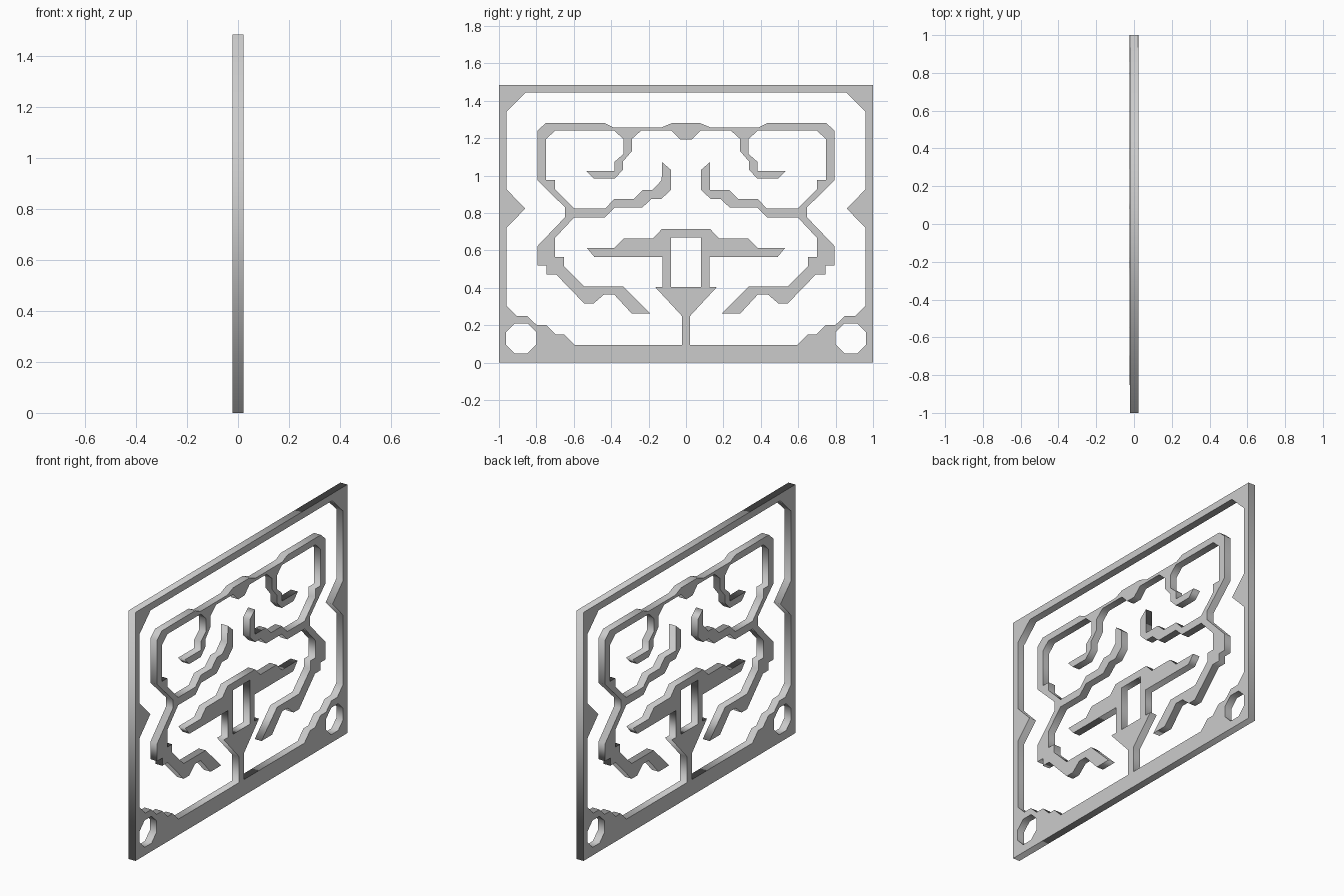
import bpy
from math import pi, sin, cos

HALF_THICK = 0.0225


def flip(points):
    """Mirror a half outline across the centre line, reversed to continue a loop."""
    return [(-y, z) for y, z in reversed(points)]


def plate(name, loops):
    """Flat plate in the YZ plane; inner loops become holes."""
    cu = bpy.data.curves.new(name, 'CURVE')
    cu.dimensions = '2D'
    cu.fill_mode = 'BOTH'
    cu.extrude = HALF_THICK
    for pts in loops:
        sp = cu.splines.new('POLY')
        sp.points.add(len(pts) - 1)
        for p, (y, z) in zip(sp.points, pts):
            p.co = (y, z, 0, 1)
        sp.use_cyclic_u = True
    ob = bpy.data.objects.new(name, cu)
    ob.rotation_euler = (pi / 2, 0, pi / 2)
    bpy.context.collection.objects.link(ob)
    bpy.ops.object.select_all(action='DESELECT')
    ob.select_set(True)
    bpy.context.view_layer.objects.active = ob
    bpy.ops.object.convert(target='MESH')
    return ob


def octagon(cy, cz, r):
    return [(cy + r * cos(pi / 8 + i * pi / 4), cz + r * sin(pi / 8 + i * pi / 4))
            for i in range(8)]


# Frame with the centre stand growing out of its bottom rail
border = [(-1, 0), (1, 0), (1, 1.485), (-1, 1.485)]
opening = [(.595, .095), (.65, .15), (.695, .15), (.747, .202), (.80, .202),
           (.85, .25), (.905, .25), (.96, .305), (.96, .72), (.86, .823),
           (.96, .927), (.96, 1.342), (.857, 1.443)]
stand = [(.0225, .095), (.0225, .25), (.166, .405), (.125, .405), (.125, .565),
         (.49, .565), (.53, .613), (.383, .613), (.333, .663), (.178, .663),
         (.13, .713)]
window = [(-.08, .405), (.08, .405), (.08, .668), (-.08, .668)]
plate("frame_and_stand", [
    border,
    opening + flip(opening) + flip(stand)[::-1] + stand[::-1],
    window,
    octagon(.881, .129, .087),
    octagon(-.881, .129, .087),
])

# Scrollwork, right half: outer edge, lower foot, inner branch, upper curl
outer_edge = [(.077, 1.28), (.132, 1.257), (.388, 1.257), (.435, 1.28), (.75, 1.28),
              (.795, 1.24), (.795, .975), (.647, .83), (.647, .777), (.795, .622)]
foot = [(.795, .518), (.747, .518), (.747, .472), (.695, .472), (.545, .317),
        (.493, .317), (.437, .365), (.385, .365), (.29, .262), (.19, .262),
        (.338, .408), (.545, .408), (.653, .515), (.653, .565), (.70, .565),
        (.70, .667), (.597, .777)]
branch_low = [(.433, .777), (.382, .828), (.235, .828), (.183, .876), (.13, .876),
              (.08, .925), (.08, 1.03), (.128, 1.072)]
branch_top = [(.23, .923), (.28, .875), (.383, .875), (.433, .823), (.597, .823)]
curl = [(.70, .927), (.70, .977), (.748, .977), (.748, 1.195), (.70, 1.24),
        (.383, 1.24), (.335, 1.195), (.335, 1.115), (.383, 1.073), (.383, 1.024),
        (.533, 1.024), (.493, .983), (.383, .983), (.337, 1.03), (.337, 1.075),
        (.29, 1.13), (.29, 1.195), (.24, 1.24), (.077, 1.24), (.03, 1.193)]


def half_scroll(elbow):
    return outer_edge + foot + branch_low + elbow + branch_top + curl


# The elbow of the inner branch is square on the right, bevelled on the left
right = half_scroll([(.128, .923)])
left = half_scroll([(.13, .975), (.18, .923)])
plate("scrollwork", [right + flip(left)])
